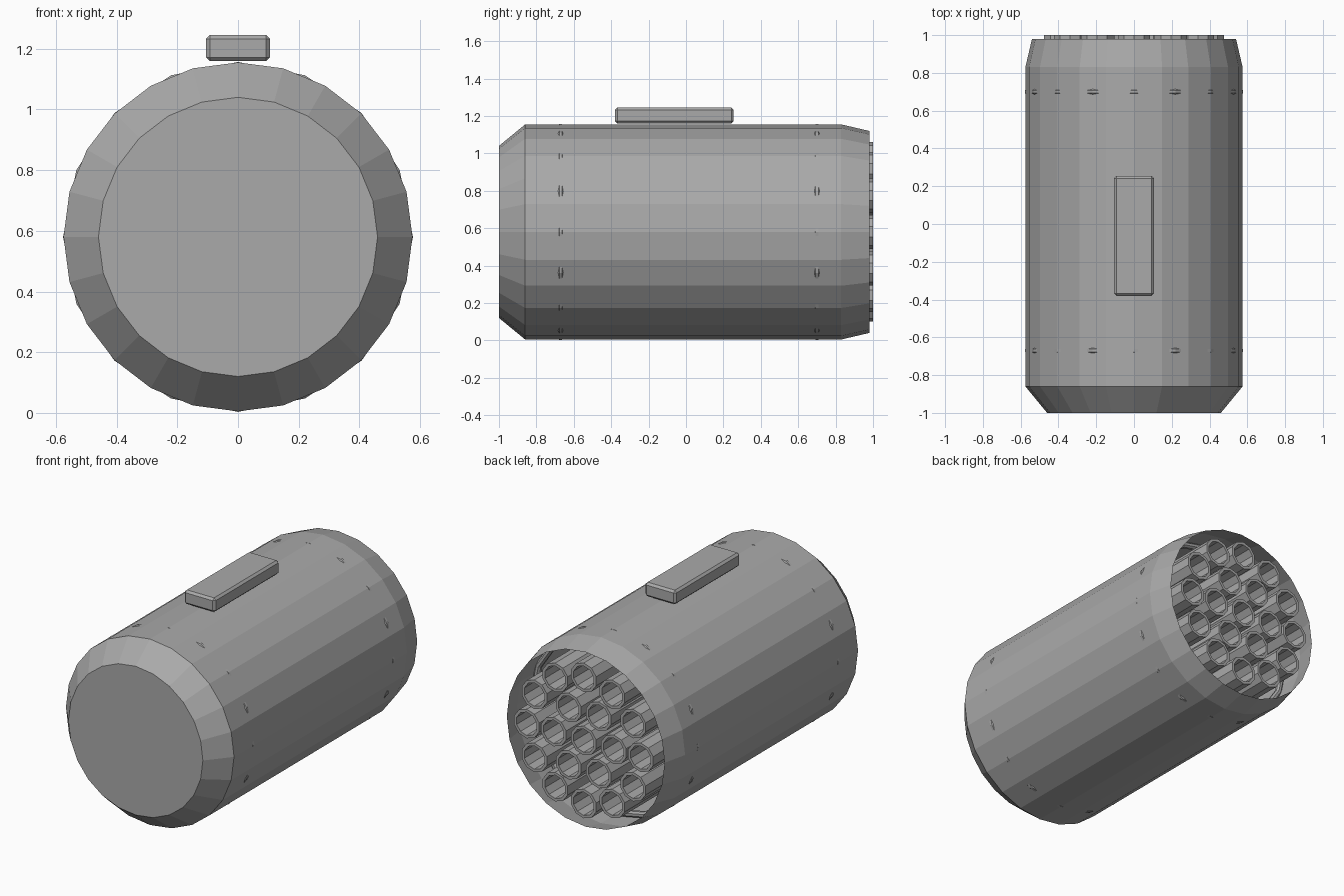
import bpy, bmesh, math
from mathutils import Vector

if "Cube" in bpy.data.objects:
    bpy.data.objects.remove(bpy.data.objects["Cube"])

CZ = 0.58          # height of the pod axis

grey = bpy.data.materials.new("grey_metal")
grey.diffuse_color = (0.40, 0.40, 0.40, 1)
grey.use_nodes = True
grey.node_tree.nodes["Principled BSDF"].inputs["Base Color"].default_value = grey.diffuse_color


def lathe(name, profile, sides, cx=0.0, cz=CZ, closed=False, phase=0.0):
    """Revolve (radius, y) points around an axis parallel to y."""
    bm = bmesh.new()
    rings = []
    for r, y in profile:
        if r == 0:
            rings.append([bm.verts.new((cx, y, cz))] * sides)
        else:
            rings.append([bm.verts.new((cx + r * math.sin(phase + 2 * math.pi * i / sides), y,
                                        cz + r * math.cos(phase + 2 * math.pi * i / sides)))
                          for i in range(sides)])
    pairs = list(zip(rings, rings[1:]))
    if closed:
        pairs.append((rings[-1], rings[0]))
    for a, b in pairs:
        for i in range(sides):
            j = (i + 1) % sides
            bm.faces.new(dict.fromkeys((a[i], a[j], b[j], b[i])))
    bmesh.ops.recalc_face_normals(bm, faces=bm.faces)
    return finish(name, bm)


def finish(name, bm):
    mesh = bpy.data.meshes.new(name)
    bm.to_mesh(mesh)
    bm.free()
    mesh.materials.append(grey)
    ob = bpy.data.objects.new(name, mesh)
    bpy.context.collection.objects.link(ob)
    return ob


# outer shell: closed nose, open tail
lathe("pod_shell", [(0, -1), (0.46, -1), (0.575, -0.86), (0.575, 0.83), (0.54, 0.98)], 24)

# two bands whose corners just break through the shell
for name, y in (("front_band", -0.67), ("rear_band", 0.70)):
    ring = [(0.558 + 0.02 * math.cos(a), y + 0.02 * math.sin(a))
            for a in (math.radians(22.5 + 45 * k) for k in range(8))]
    lathe(name, ring, 16, closed=True)

# launch tubes: one in the centre, rings of 6 and 12
spots = [(0, 0)]
for count, radius in ((6, 0.205), (12, 0.39)):
    spots += [(radius * math.cos(2 * math.pi * i / count),
               radius * math.sin(2 * math.pi * i / count)) for i in range(count)]
for k, (x, z) in enumerate(spots):
    lathe(f"launch_tube_{k + 1}",
          [(0, -0.88), (0.09, -0.88), (0.09, 1.0), (0.072, 1.0), (0.072, -0.86), (0, -0.86)],
          10, x, CZ + z)

# mounting lug on top, with bevelled edges
bm = bmesh.new()
bmesh.ops.create_cube(bm, size=1)
bmesh.ops.scale(bm, vec=Vector((0.212, 0.635, 0.087)), verts=bm.verts)
bmesh.ops.translate(bm, vec=Vector((0, -0.0625, 1.2025)), verts=bm.verts)
bmesh.ops.bevel(bm, geom=list(bm.edges), offset=0.013, segments=1, affect='EDGES')
finish("mounting_lug", bm)
